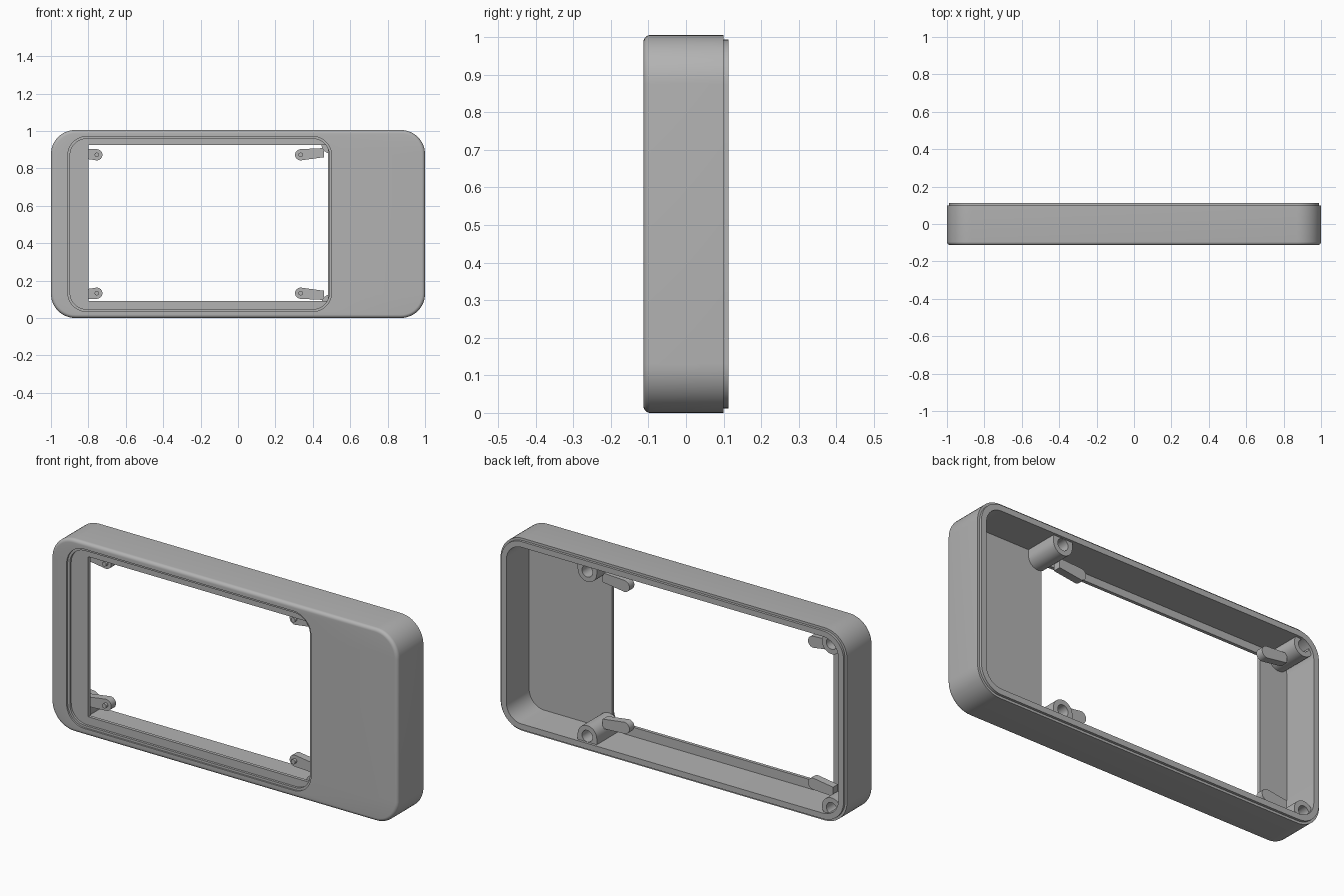
import bpy, bmesh, math

cube = bpy.data.objects.get("Cube")
if cube:
    bpy.data.objects.remove(cube, do_unlink=True)

grey = bpy.data.materials.new("plain grey")
grey.use_nodes = True
colour = (0.45, 0.45, 0.45, 1)
grey.diffuse_color = colour
grey.node_tree.nodes["Principled BSDF"].inputs["Base Color"].default_value = colour

MID = 0.5025  # height of the horizontal mirror line


def rounded(x0, x1, z0, z1, r, y, steps=12):
    """Rounded rectangle ring in the xz plane."""
    corners = [(x1 - r, z1 - r), (x0 + r, z1 - r), (x0 + r, z0 + r), (x1 - r, z0 + r)]
    ring = []
    for i, (cx, cz) in enumerate(corners):
        for k in range(steps + 1):
            a = math.pi / 2 * (i + k / steps)
            ring.append((cx + r * math.cos(a), y, cz + r * math.sin(a)))
    return ring


def inset(d, r, y):
    return rounded(-1 + d, 1 - d, d, 2 * MID - d, r, y)


def loft(name, rings, closed=False):
    """Bridge equal rings; either close the tube on itself or cap its ends."""
    bm = bmesh.new()
    loops = [[bm.verts.new(p) for p in ring] for ring in rings]
    n = len(loops[0])
    pairs = list(zip(loops, loops[1:]))
    if closed:
        pairs.append((loops[-1], loops[0]))
    else:
        bm.faces.new(loops[0])
        bm.faces.new(loops[-1])
    for a, b in pairs:
        for i in range(n):
            j = (i + 1) % n
            bm.faces.new((a[i], a[j], b[j], b[i]))
    bmesh.ops.recalc_face_normals(bm, faces=bm.faces)
    mesh = bpy.data.meshes.new(name)
    bm.to_mesh(mesh)
    bm.free()
    mesh.materials.append(grey)
    ob = bpy.data.objects.new(name, mesh)
    bpy.context.collection.objects.link(ob)
    bpy.ops.object.select_all(action="DESELECT")
    ob.select_set(True)
    bpy.context.view_layer.objects.active = ob
    bpy.ops.object.shade_smooth_by_angle(angle=math.radians(35))
    return ob


def circle(cx, cz, r, y, square_side=0, n=48):
    """Circle ring; one vertical half may be squared off towards a wall."""
    ring = []
    for i in range(n):
        a = 2 * math.pi * i / n
        c, s = math.cos(a), math.sin(a)
        k = r / max(abs(c), abs(s)) if s * square_side > 0 else r
        ring.append((cx + k * c, y, cz + k * s))
    return ring


# Case shell: screen opening, stepped recess, rounded front edge, back lip, hollow inside
FRONT, FLOOR = -0.113, -0.075
fillet = 0.018
shell = [
    rounded(-0.8, 0.48, 0.09, 0.925, 0.002, FLOOR),
    rounded(-0.8, 0.48, 0.09, 0.925, 0.002, -0.092),
    rounded(-0.898, 0.488, 0.047, 0.958, 0.088, -0.092),
    rounded(-0.898, 0.488, 0.047, 0.958, 0.088, -0.104),
    rounded(-0.91, 0.5, 0.035, 0.97, 0.1, -0.104),
    rounded(-0.91, 0.5, 0.035, 0.97, 0.1, FRONT),
]
for k in range(7):
    a = math.pi / 2 * k / 6
    d = fillet * (1 - math.sin(a))
    shell.append(inset(d, 0.13 - d, FRONT + fillet * (1 - math.cos(a))))
shell += [
    inset(0, 0.13, 0.1),
    inset(0.012, 0.118, 0.1),
    inset(0.012, 0.118, 0.113),
    inset(0.042, 0.088, 0.113),
    inset(0.042, 0.088, FLOOR),
]
loft("case_shell", shell, closed=True)

# Screw bosses, support arms and locating pegs, mirrored top to bottom
for level, s in (("upper", 1), ("lower", -1)):
    for side, bx, tip, square in (("left", 0.5, 0.335, s), ("right", -0.91, -0.755, 0)):
        bz = MID + s * 0.43
        tz = MID + s * 0.37
        loft(f"{level}_{side}_screw_boss", [
            circle(bx, bz, 0.055, FLOOR - 0.003, square),
            circle(bx, bz, 0.055, 0.1, square),
            circle(bx, bz, 0.03, 0.1),
            circle(bx, bz, 0.03, -0.02),
        ])

        # Arm outline: round tip tapering to a root inside the boss
        out = 1 if bx > tip else -1
        root = bx - out * 0.04
        profile = [(root, tz + 0.036 * s), (root, tz - 0.013 * s)]
        for k in range(13):
            a = -math.pi / 2 + math.pi * k / 12
            profile.append((tip - out * 0.03 * math.cos(a), tz + s * 0.03 * math.sin(a)))
        loft(f"{level}_{side}_support_arm",
             [[(x, y, z) for x, z in profile] for y in (-0.01, 0.03)])
        loft(f"{level}_{side}_locating_peg",
             [circle(tip, tz, 0.012, y, n=24) for y in (-0.025, 0)])
